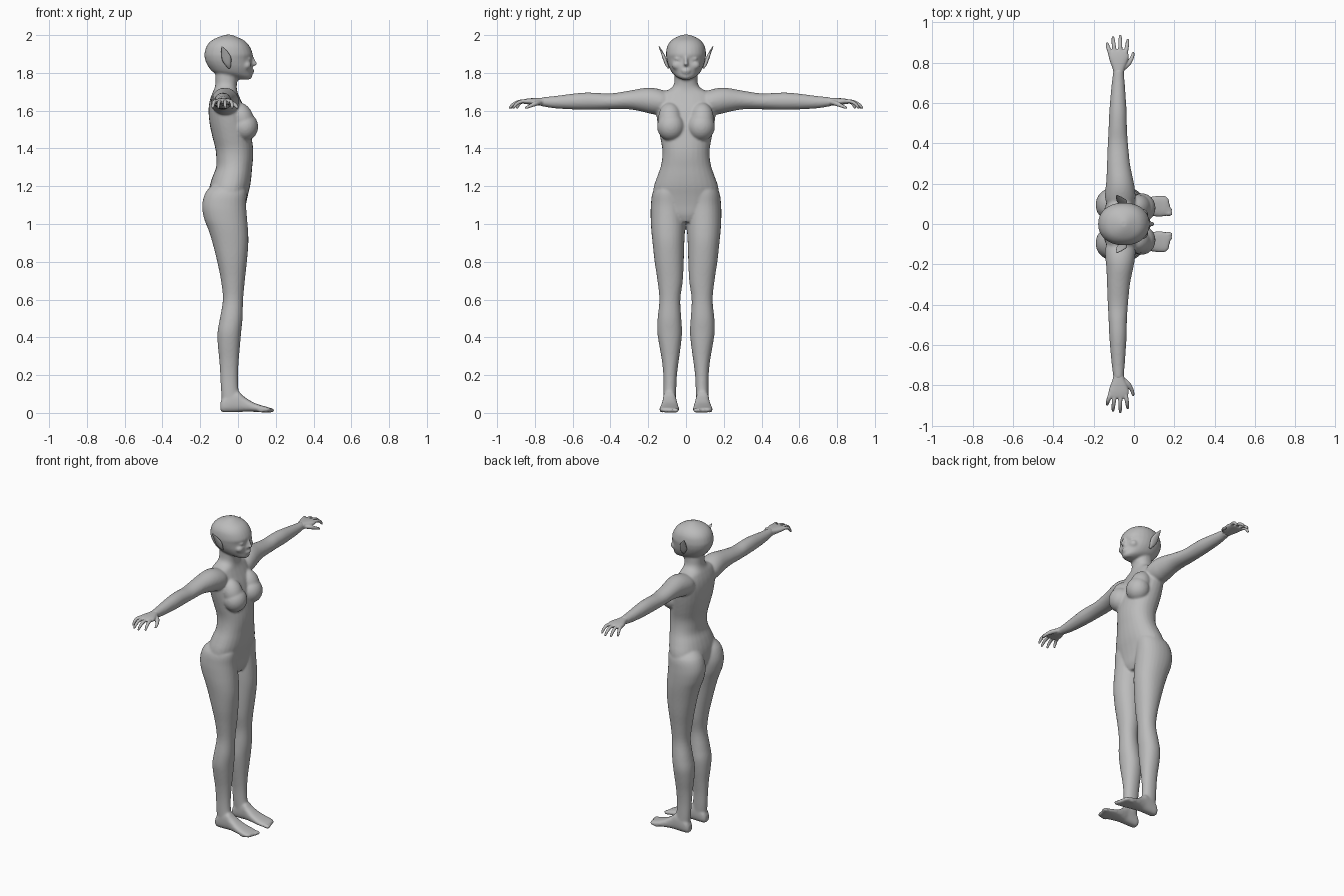
import bpy, bmesh, math
from mathutils import Vector, Matrix

skin = bpy.data.materials.new("grey skin")
skin.diffuse_color = (0.5, 0.5, 0.5, 1)


def spline(rows, steps=4):
    """Catmull-Rom interpolation of section rows."""
    out = []
    for i in range(len(rows) - 1):
        a, b, c, d = (rows[max(0, min(len(rows) - 1, i + k))] for k in (-1, 0, 1, 2))
        for s in range(steps):
            t = s / steps
            out.append([q + t * (r - p) / 2 + t * t * (p - 2.5 * q + 2 * r - u / 2)
                        + t ** 3 * (1.5 * (q - r) + (u - p) / 2)
                        for p, q, r, u in zip(a, b, c, d)])
    return out + [list(rows[-1])]


def skin_rings(bm, rings):
    loops = [[bm.verts.new(p) for p in ring] for ring in rings]
    n = len(loops[0])
    faces = [bm.faces.new((a[i], a[(i + 1) % n], b[(i + 1) % n], b[i]))
             for a, b in zip(loops, loops[1:]) for i in range(n)]
    faces += [bm.faces.new(loops[0][::-1]), bm.faces.new(loops[-1])]
    bmesh.ops.recalc_face_normals(bm, faces=faces)


def loft(bm, axis, rows, side=1, power=2.0, n=28):
    """Rows are (position on axis, min, max, min, max of the two other axes)."""
    rings = []
    for t, a0, a1, b0, b1 in spline(rows):
        ring = []
        for i in range(n):
            ang = 2 * math.pi * i / n
            c, s = math.cos(ang), math.sin(ang)
            p = [(a0 + a1) / 2 + (a1 - a0) / 2 * math.copysign(abs(c) ** (2 / power), c),
                 (b0 + b1) / 2 + (b1 - b0) / 2 * math.copysign(abs(s) ** (2 / power), s)]
            p.insert(axis, t)
            ring.append((p[0], p[1] * side, p[2]))
        rings.append(ring)
    skin_rings(bm, rings)


def tube(bm, pts, side=1, n=12):
    """Points are (x, y, z, radius along x, radius across)."""
    rows = spline(pts, 3)
    rings = []
    for i, r in enumerate(rows):
        d = Vector(rows[min(i + 1, len(rows) - 1)][:3]) - Vector(rows[max(i - 1, 0)][:3])
        v = d.cross(Vector((1, 0, 0))).normalized()
        u = v.cross(d).normalized()
        ring = [Vector(r[:3]) + u * r[3] * math.cos(k * math.tau / n)
                + v * r[4] * math.sin(k * math.tau / n) for k in range(n)]
        rings.append([(p.x, p.y * side, p.z) for p in ring])
    skin_rings(bm, rings)


def blob(bm, c, r, side=1, tilt=0):
    m = (Matrix.Translation((c[0], c[1] * side, c[2])) @ Matrix.Rotation(tilt, 4, 'Y')
         @ Matrix.Diagonal((*r, 1)))
    bmesh.ops.create_uvsphere(bm, u_segments=24, v_segments=14, radius=1, matrix=m)


def finish(bm, name, voxel=0, smooth=0):
    me = bpy.data.meshes.new(name)
    bm.to_mesh(me)
    bm.free()
    me.materials.append(skin)
    for p in me.polygons:
        p.use_smooth = True
    ob = bpy.data.objects.new(name, me)
    bpy.context.collection.objects.link(ob)
    if voxel:
        mod = ob.modifiers.new("fuse", 'REMESH')
        mod.mode, mod.voxel_size, mod.use_smooth_shade = 'VOXEL', voxel, True
        mod = ob.modifiers.new("soften", 'SMOOTH')
        mod.factor, mod.iterations = 0.5, smooth
    return ob


body = bmesh.new()
# torso and neck
loft(body, 2, [
    (1.01, -.09, .02, -.05, .05), (1.05, -.12, .035, -.12, .12), (1.10, -.145, .042, -.165, .165),
    (1.15, -.155, .052, -.175, .175), (1.20, -.15, .064, -.17, .17), (1.25, -.135, .071, -.153, .153),
    (1.30, -.116, .075, -.135, .135), (1.35, -.115, .08, -.126, .126), (1.40, -.12, .08, -.126, .126),
    (1.46, -.135, .072, -.137, .137), (1.53, -.15, .06, -.15, .15), (1.60, -.156, .04, -.16, .16),
    (1.65, -.15, .018, -.165, .165), (1.69, -.137, 0, -.14, .14), (1.715, -.126, -.006, -.085, .085),
    (1.74, -.12, -.006, -.064, .064), (1.78, -.12, 0, -.06, .06), (1.83, -.12, 0, -.06, .06)], power=2.2)
# head
loft(body, 2, [
    (1.765, .0, .06, -.022, .022), (1.778, -.05, .074, -.048, .048), (1.80, -.125, .074, -.073, .073),
    (1.83, -.155, .077, -.09, .09), (1.86, -.171, .073, -.1, .1), (1.88, -.176, .074, -.104, .104),
    (1.90, -.178, .078, -.106, .106), (1.94, -.167, .062, -.1, .1), (1.97, -.142, .035, -.08, .08),
    (1.99, -.103, -.005, -.05, .05), (2.002, -.065, -.035, -.018, .018)], power=2.15)
# nose, lips and chin
blob(body, (.076, 0, 1.865), (.016, .010, .032), tilt=-.35)
blob(body, (.084, 0, 1.848), (.019, .014, .010))
blob(body, (.074, 0, 1.812), (.013, .024, .007))
blob(body, (.072, 0, 1.801), (.013, .020, .007))
blob(body, (.060, 0, 1.781), (.016, .022, .014))

for s in (1, -1):
    # cheeks and eyelids
    blob(body, (.045, .045, 1.84), (.026, .03, .025), s)
    blob(body, (.056, .042, 1.874), (.016, .020, .008), s)
    # breasts
    blob(body, (.037, .08, 1.515), (.07, .073, .075), s)
    blob(body, (.022, .085, 1.56), (.06, .062, .085), s, -.35)
    # legs and buttocks
    loft(body, 2, [
        (1.22, -.12, .03, .04, .13), (1.17, -.17, .045, .012, .175), (1.10, -.19, .043, .004, .186),
        (1.03, -.18, .048, .003, .187), (.97, -.157, .053, .005, .184), (.90, -.135, .055, .009, .177),
        (.80, -.11, .047, .012, .166), (.70, -.09, .036, .017, .151), (.60, -.08, .027, .03, .141),
        (.50, -.096, .024, .025, .15), (.43, -.108, .017, .021, .152), (.36, -.107, .011, .027, .142),
        (.28, -.099, .004, .038, .128), (.20, -.094, 0, .048, .12), (.12, -.09, .003, .052, .119),
        (.06, -.085, .02, .055, .12)], s, 2.15)
    # feet and toes
    loft(body, 0, [
        (-.094, .07, .105, .015, .05), (-.08, .058, .117, .004, .08), (-.04, .054, .121, .003, .11),
        (0, .052, .123, .004, .115), (.03, .047, .126, .006, .088), (.08, .04, .135, .006, .056),
        (.13, .036, .141, .003, .038), (.16, .04, .137, .003, .03), (.175, .05, .12, .006, .024)], s, 2.6)
    for i in range(5):
        blob(body, (.17 - .004 * i * i * .7, .052 + .019 * i, .014),
             (.024, .014 if i == 0 else .011, .013), s)
    # arms and shoulders
    loft(body, 1, [
        (.07, -.12, -.02, 1.60, 1.69), (.12, -.142, .005, 1.58, 1.708), (.17, -.142, .005, 1.58, 1.72),
        (.22, -.137, -.004, 1.592, 1.72), (.30, -.134, -.02, 1.607, 1.706), (.40, -.13, -.03, 1.607, 1.691),
        (.48, -.126, -.035, 1.605, 1.695), (.55, -.123, -.036, 1.605, 1.695), (.63, -.117, -.041, 1.608, 1.686),
        (.70, -.11, -.046, 1.613, 1.677), (.75, -.104, -.05, 1.621, 1.672), (.77, -.104, -.048, 1.624, 1.668)], s)
finish(body, "body", .0065, 6)

for s, label in ((1, "left"), (-1, "right")):
    # hand with palm, fingers and thumb
    hand = bmesh.new()
    loft(hand, 1, [
        (.74, -.101, -.053, 1.625, 1.668), (.77, -.106, -.046, 1.627, 1.668), (.80, -.117, -.034, 1.629, 1.667),
        (.83, -.126, -.026, 1.633, 1.665), (.855, -.124, -.032, 1.636, 1.661), (.865, -.115, -.04, 1.64, 1.656)], s, 2.4)
    for x0, x1, y1 in ((-.115, -.133, .897), (-.093, -.104, .927), (-.068, -.068, .935), (-.043, -.031, .915)):
        w = y1 - .845
        tube(hand, [(x0, .83, 1.649, .010, .010), (x0 + (x1 - x0) * .5, .845 + w * .35, 1.649, .0105, .010),
                    (x0 + (x1 - x0) * .85, .845 + w * .72, 1.637, .0095, .009),
                    (x1, y1 - .003, 1.617, .007, .007), (x1, y1, 1.611, .003, .003)], s)
    tube(hand, [(-.055, .77, 1.645, .012, .012), (-.03, .795, 1.638, .014, .013), (-.012, .82, 1.627, .010, .010),
                (-.005, .842, 1.618, .008, .008), (-.004, .853, 1.613, .004, .004)], s)
    finish(hand, label + " hand", .004, 2)
    # pointed ear
    ear = bmesh.new()
    tube(ear, [(-.045, .092, 1.825, .006, .004), (-.052, .103, 1.845, .016, .008), (-.06, .113, 1.873, .025, .009),
               (-.07, .125, 1.903, .019, .007), (-.08, .136, 1.926, .010, .004), (-.086, .143, 1.94, .002, .002)], s)
    finish(ear, label + " ear")
